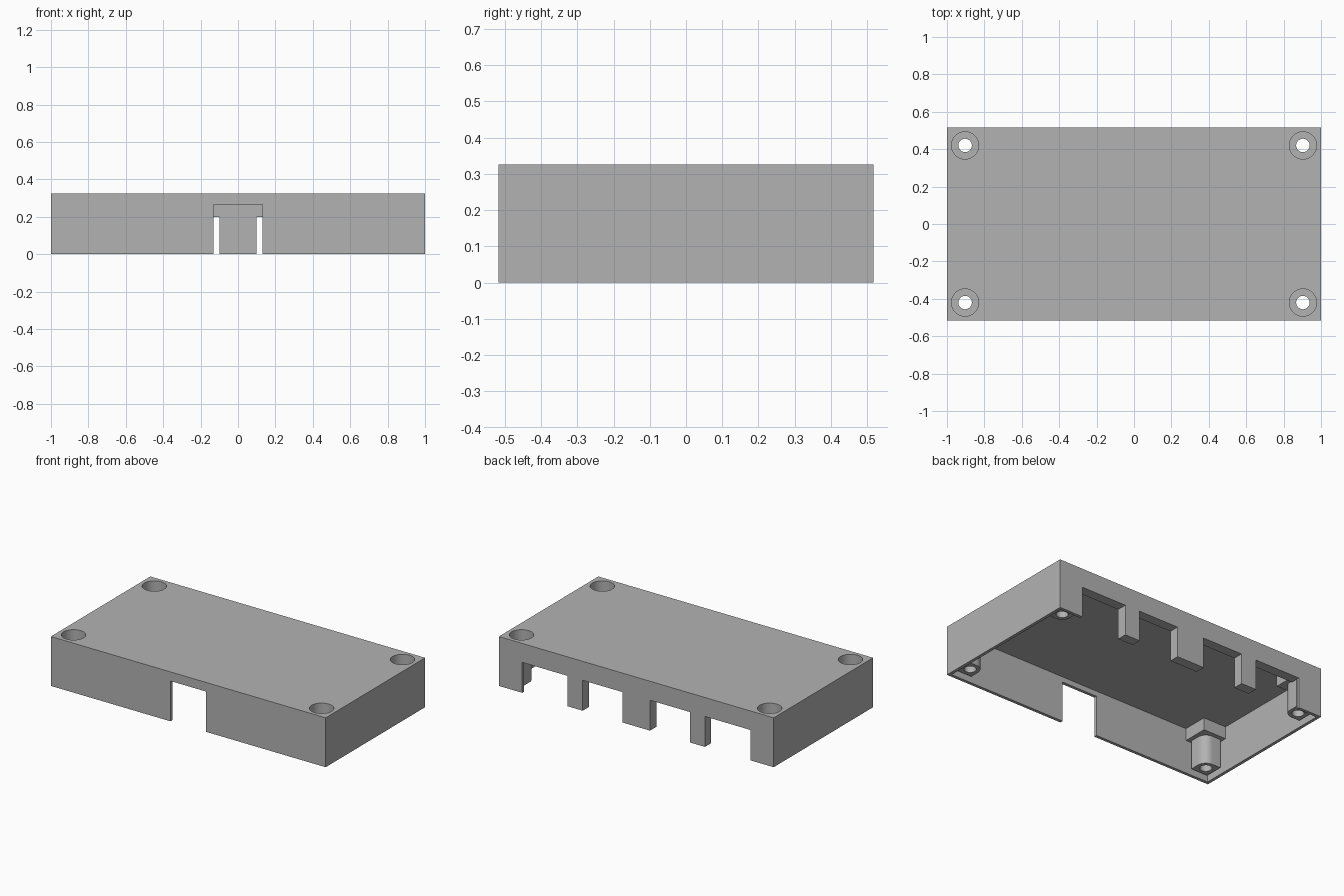
import bpy
import bmesh
import math

cube = bpy.data.objects.get("Cube")
if cube:
    bpy.data.objects.remove(cube, do_unlink=True)

grey = bpy.data.materials.new("plain grey")
grey.use_nodes = True
grey.diffuse_color = (0.45, 0.45, 0.45, 1)
grey.node_tree.nodes["Principled BSDF"].inputs["Base Color"].default_value = grey.diffuse_color

HALF_X, HALF_Y, HEIGHT = 1.0, 0.517, 0.325
WALL, CEILING = 0.02, 0.3
RAIL = 0.065                      # thickness of the back rail and its teeth
SCREW_X, SCREW_Y = 0.903, 0.42


def prism(name, outline, z0, z1):
    """Extrude a flat outline from z0 to z1."""
    bm = bmesh.new()
    face = bm.faces.new([bm.verts.new((x, y, z0)) for x, y in outline])
    up = bmesh.ops.extrude_face_region(bm, geom=[face])["geom"]
    top = [v for v in up if isinstance(v, bmesh.types.BMVert)]
    bmesh.ops.translate(bm, verts=top, vec=(0, 0, z1 - z0))
    bmesh.ops.recalc_face_normals(bm, faces=bm.faces)
    mesh = bpy.data.meshes.new(name)
    bm.to_mesh(mesh)
    bm.free()
    mesh.materials.append(grey)
    obj = bpy.data.objects.new(name, mesh)
    bpy.context.collection.objects.link(obj)
    return obj


def box(name, x0, x1, y0, y1, z0, z1):
    return prism(name, [(x0, y0), (x1, y0), (x1, y1), (x0, y1)], z0, z1)


def arc(cx, cy, r, start, sweep, steps):
    angles = [start + sweep * i / steps for i in range(steps + 1)]
    return [(cx + r * math.cos(a), cy + r * math.sin(a)) for a in angles]


def disc(name, cx, cy, r, z0, z1):
    return prism(name, arc(cx, cy, r, 0, math.tau, 40)[:-1], z0, z1)


def combine(target, part, operation):
    """Apply one boolean and remove the part used for it."""
    mod = target.modifiers.new(part.name, "BOOLEAN")
    mod.operation, mod.solver, mod.object = operation, "EXACT", part
    part.hide_render = True
    bpy.context.view_layer.objects.active = target
    bpy.ops.object.modifier_apply(modifier=mod.name)
    bpy.data.objects.remove(part, do_unlink=True)


# Thin-walled open tray, upside down
cover = box("case_cover", -HALF_X, HALF_X, -HALF_Y, HALF_Y, 0, HEIGHT)
ix, iy = HALF_X - WALL, HALF_Y - WALL
combine(cover, box("cavity", -ix, ix, -iy, iy, -0.1, CEILING), "DIFFERENCE")

# Thick rail along the inside of the back wall
combine(cover, box("back_rail", -0.83, 0.83, HALF_Y - RAIL, HALF_Y - 0.01, 0, 0.31), "UNION")

# Screw bosses: a wide block under the top and a narrower post with a round inner corner
corners = [(sx, sy) for sx in (-1, 1) for sy in (-1, 1)]
for sx, sy in corners:
    cx, cy = sx * SCREW_X, sy * SCREW_Y
    h = 0.088
    combine(cover, box("boss_block", cx - h, cx + h, cy - h, cy + h, 0.22, 0.31), "UNION")
    r = 0.06
    inner = arc(cx, cy, r, math.atan2(-sy, -sx) - math.pi / 4, math.pi / 2, 10)
    far = [(cx + sx * r, cy + sy * r)]
    ends = [(cx - sx * r, cy + sy * r), (cx + sx * r, cy - sy * r)]
    ends.sort(key=lambda p: math.dist(p, inner[-1]))
    combine(cover, prism("boss_post", inner + ends[:1] + far + ends[1:], 0.03, 0.25), "UNION")

# Openings: one in the front, four in the back
combine(cover, box("front_opening", -0.13, 0.13, -0.6, -0.45, -0.1, 0.265), "DIFFERENCE")
for x0, x1 in ((-0.83, -0.5), (-0.39, -0.1), (0.1, 0.39), (0.5, 0.83)):
    combine(cover, box("back_opening", x0, x1, HALF_Y - RAIL - 0.002, 0.6, -0.1, 0.2), "DIFFERENCE")

# Counterbored screw holes
for sx, sy in corners:
    cx, cy = sx * SCREW_X, sy * SCREW_Y
    combine(cover, disc("counterbore", cx, cy, 0.073, 0.24, 0.4), "DIFFERENCE")
    combine(cover, disc("screw_hole", cx, cy, 0.036, -0.1, 0.4), "DIFFERENCE")

bpy.ops.object.select_all(action="DESELECT")
cover.select_set(True)
bpy.context.view_layer.objects.active = cover
bpy.ops.object.shade_smooth_by_angle(angle=math.radians(30))
